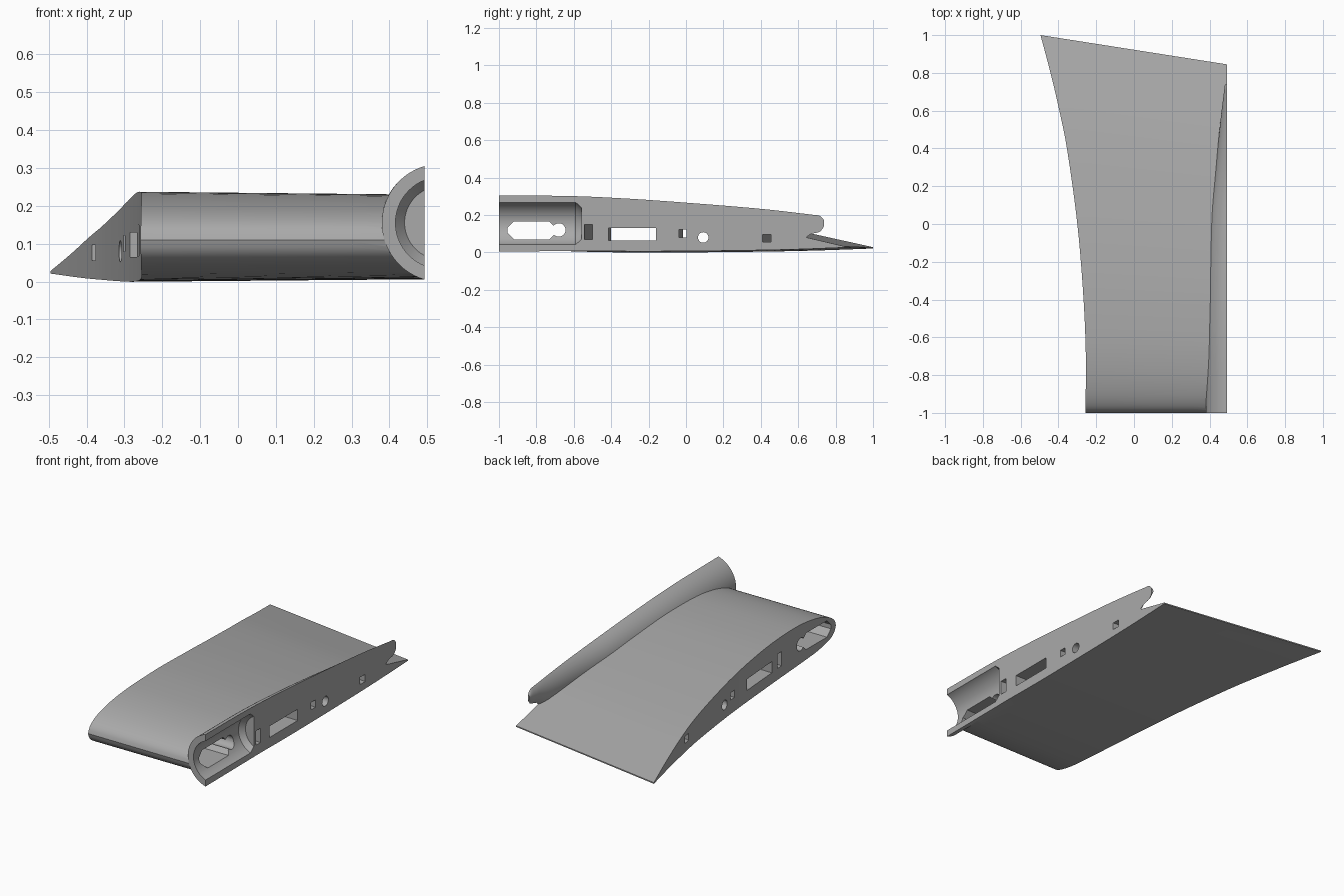
import bpy, bmesh, math

if "Cube" in bpy.data.objects:
    bpy.data.objects.remove(bpy.data.objects["Cube"])

grey = bpy.data.materials.new("plain grey")
grey.diffuse_color = (0.4, 0.4, 0.4, 1)
grey.use_nodes = True
grey.node_tree.nodes["Principled BSDF"].inputs["Base Color"].default_value = grey.diffuse_color
ROOT, TIP = 0.493, -0.495


def interp(pts, v):
    """Smooth curve through (x, value) points."""
    if v <= pts[0][0]:
        return pts[0][1]
    if v >= pts[-1][0]:
        return pts[-1][1]

    def slope(k):
        a, b = pts[max(k - 1, 0)], pts[min(k + 1, len(pts) - 1)]
        return (b[1] - a[1]) / (b[0] - a[0])
    for k in range(len(pts) - 1):
        (x0, y0), (x1, y1) = pts[k], pts[k + 1]
        if v <= x1:
            h = x1 - x0
            t = (v - x0) / h
            return (y0 * (2*t**3 - 3*t*t + 1) + slope(k) * h * (t**3 - 2*t*t + t)
                    + y1 * (3*t*t - 2*t**3) + slope(k + 1) * h * (t**3 - t*t))


def loft(name, rings):
    """Closed solid through rings of equal point count, capped at both ends."""
    bm = bmesh.new()
    vs = [[bm.verts.new(p) for p in r] for r in rings]
    n = len(rings[0])
    for a, b in zip(vs, vs[1:]):
        for i in range(n):
            j = (i + 1) % n
            bm.faces.new((a[i], a[j], b[j], b[i]))
    bm.faces.new(vs[0])
    bm.faces.new(vs[-1])
    bmesh.ops.recalc_face_normals(bm, faces=bm.faces)
    me = bpy.data.meshes.new(name)
    bm.to_mesh(me)
    bm.free()
    me.materials.append(grey)
    ob = bpy.data.objects.new(name, me)
    bpy.context.collection.objects.link(ob)
    return ob


# Wing: airfoil heights by chord fraction, tip edge x by y
upper = [(0, .11), (.005, .137), (.02, .165), (.05, .193), (.1, .218), (.17, .234), (.25, .237),
         (.35, .231), (.5, .205), (.6, .18), (.7, .152), (.8, .118), (.9, .074), (1, .028)]
lower = [(0, .11), (.005, .082), (.02, .055), (.05, .035), (.1, .018), (.2, .006),
         (.35, 0), (.5, 0), (.7, .004), (.85, .01), (1, .021)]
tip_edge = [(-1, -.257), (-.7, -.255), (-.4, -.267), (0, -.30), (.4, -.355),
            (.6, -.395), (.8, -.442), (1, TIP)]
ts = [(i / 32) ** 2 * .2 / .25 if i < 16 else .2 + (i - 16) / 24 * .8 for i in range(41)]
outline = [(t, upper) for t in ts] + [(t, lower) for t in reversed(ts[1:])]


def chord_y(t, x):
    return -1 + t * (2 - .155 * (x - TIP) / (ROOT - TIP))


def wing_point(t, curve, s):
    xt = -.3
    for _ in range(5):
        xt = interp(tip_edge, chord_y(t, xt))
    x = xt + (ROOT - xt) * s
    return x, chord_y(t, x), .11 + (interp(curve, t) - .11) * (1 - .06 * s)


wing = loft("wing", [[wing_point(t, c, k / 8) for t, c in outline] for k in range(9)])
# Triangulate the bowed tip cap in strips
bm = bmesh.new()
bm.from_mesh(wing.data)
bm.faces.ensure_lookup_table()
n = len(outline)
cap = [f for f in bm.faces if len(f.verts) == n]
for f in cap:
    idx = sorted(f.verts, key=lambda v: v.index)
    bm.faces.remove(f)
    bm.faces.new((idx[0], idx[1], idx[n - 1]))
    for i in range(1, n // 2):
        bm.faces.new((idx[i], idx[i + 1], idx[n - i - 1], idx[n - i]))
bmesh.ops.recalc_face_normals(bm, faces=bm.faces)
bm.to_mesh(wing.data)
bm.free()

# Fairing: circular-arc sections by y
top_z = [(-1, .305), (-.6, .301), (-.3, .287), (0, .266), (.4, .233), (.68, .201), (.72, .194), (.738, .172)]
bot_z = [(-1, .005), (-.5, .008), (.2, .012), (.5, .03), (.62, .062), (.66, .095), (.72, .113), (.738, .14)]
width = [(-1, .113), (-.5, .113), (0, .093), (.3, .06), (.55, .035), (.738, .012)]
rings = []
for k in range(41):
    y = -1 + 1.738 * (1 - (1 - k / 40) ** 1.5)
    zt, zb, w = (interp(c, y) for c in (top_z, bot_z, width))
    h, mid = (zt - zb) / 2, (zt + zb) / 2
    R = (h * h + w * w) / (2 * w)
    half = math.acos(max(-1, (R - w) / R))
    rings.append([(ROOT - w + R - R * math.cos(a), y, mid + R * math.sin(a))
                  for a in (half * (1 - i / 16) for i in range(33))])
fairing = loft("fairing", rings)


# Cutters
def circle(y, z, r, n=32):
    return [(y + r * math.cos(2 * math.pi * i / n), z + r * math.sin(2 * math.pi * i / n)) for i in range(n)]


def box(y0, y1, z0, z1, c=0):
    p = [(y0 + c, z0), (y1 - c, z0), (y1, z0 + c), (y1, z1 - c),
         (y1 - c, z1), (y0 + c, z1), (y0, z1 - c), (y0, z0 + c)]
    return p if c else p[0::2][:1] + [(y1, z0), (y1, z1), (y0, z1)]


# Spanwise passages: section at the root, sideways shift toward the tip
passages = [("front_duct", box(-.955, -.695, .07, .165, .035), 0),
            ("round_duct", circle(-.68, .12, .036), 0),
            ("narrow_slot", box(-.542, -.5, .068, .15), .05),
            ("wide_slot", box(-.415, -.16, .065, .13), .015),
            ("small_slot", box(-.038, .002, .08, .122), .025),
            ("rear_round_duct", circle(.092, .08, .028), 0),
            ("rear_slot", box(.41, .455, .055, .097), .1)]
cutters = [loft(name, [[(x, y + d * (ROOT - x) / .85, z) for y, z in sec] for x in (.6, -.6)])
           for name, sec, d in passages]
# Round recess at the front of the root
cutters.append(loft("recess", [[(x, y, z) for x, z in circle(.537, .155, r, 64)]
                               for y, r in ((-1.1, .121), (-.59, .121), (-.56, .097))]))


def boolean(target, tool, op):
    m = target.modifiers.new(op, 'BOOLEAN')
    m.object, m.operation, m.solver = tool, op, 'EXACT'
    bpy.context.view_layer.objects.active = target
    bpy.ops.object.modifier_apply(modifier=m.name)
    bpy.data.objects.remove(tool)


boolean(wing, fairing, 'UNION')
for c in cutters:
    boolean(wing, c, 'DIFFERENCE')
wing.name = "wing_panel"
bpy.ops.object.select_all(action='DESELECT')
wing.select_set(True)
bpy.context.view_layer.objects.active = wing
bpy.ops.object.shade_smooth_by_angle(angle=math.radians(30))
